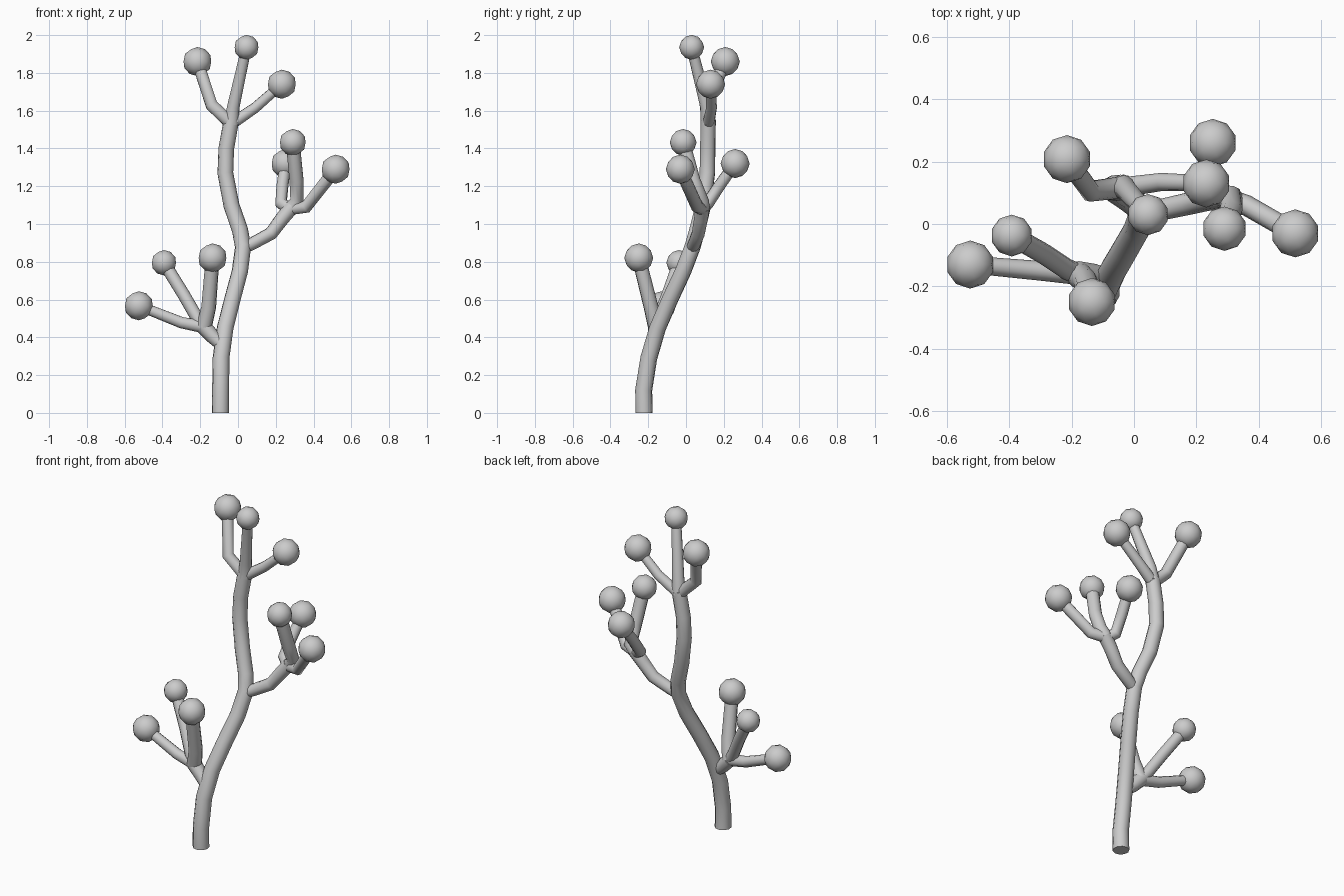
import bpy
from mathutils import Vector

cube = bpy.data.objects.get("Cube")
if cube:
    bpy.data.objects.remove(cube, do_unlink=True)

grey = bpy.data.materials.new("plain_grey")
grey.use_nodes = True
grey.diffuse_color = (0.6, 0.6, 0.6, 1)
grey.node_tree.nodes["Principled BSDF"].inputs["Base Color"].default_value = (0.6, 0.6, 0.6, 1)


def finish(obj, angle):
    obj.data.materials.clear()
    obj.data.materials.append(grey)
    bpy.ops.object.select_all(action="DESELECT")
    obj.select_set(True)
    bpy.context.view_layer.objects.active = obj
    bpy.ops.object.shade_smooth_by_angle(angle=angle)


def tube(name, points, radii):
    """Capped tube through points; radii run evenly from first to last."""
    curve = bpy.data.curves.new(name, "CURVE")
    curve.dimensions = "3D"
    curve.bevel_depth = 1
    curve.bevel_resolution = 3
    curve.use_fill_caps = True
    spline = curve.splines.new("POLY")
    spline.points.add(len(points) - 1)
    for i, (p, co) in enumerate(zip(spline.points, points)):
        t = i / (len(points) - 1)
        p.co = (*co, 1)
        p.radius = radii[0] * (1 - t) + radii[1] * t
    temp = bpy.data.objects.new(name + "_path", curve)
    bpy.context.collection.objects.link(temp)
    graph = bpy.context.evaluated_depsgraph_get()
    mesh = bpy.data.meshes.new_from_object(temp.evaluated_get(graph))
    bpy.data.objects.remove(temp, do_unlink=True)
    obj = bpy.data.objects.new(name, mesh)
    bpy.context.collection.objects.link(obj)
    finish(obj, 1.0)


def berry(name, centre, radius):
    bpy.ops.mesh.primitive_ico_sphere_add(subdivisions=2, radius=radius, location=centre)
    obj = bpy.context.object
    obj.name = name
    finish(obj, 1.0)


def cluster(name, fork, stems):
    """Three stems leaving a fork, each ending in a berry."""
    for i, (bends, end, size, radii) in enumerate(stems, 1):
        tube(f"{name}_stem_{i}", [fork, *bends, end], radii)
        berry(f"{name}_berry_{i}", Vector(end), size)


# Main stem
tube("main_stem", [
    (-.093, -.222, 0), (-.092, -.224, .12), (-.09, -.197, .29), (-.068, -.15, .45),
    (-.03, -.085, .6), (.01, -.015, .75), (.027, .035, .88), (.01, .06, .97),
    (-.035, .092, 1.1), (-.067, .113, 1.27), (-.062, .115, 1.4), (-.035, .118, 1.55),
], (.046, .041))

# Side branches
tube("lower_branch", [(-.085, -.18, .36), (-.13, -.165, .40), (-.185, -.16, .46)], (.034, .042))
tube("middle_branch", [(.02, .03, .87), (.07, .042, .893), (.175, .065, .95),
                       (.235, .08, 1.03), (.285, .088, 1.09)], (.032, .04))

# Stems with berries
cluster("top", (-.035, .118, 1.53), [
    ([(-.14, .105, 1.63)], (-.215, .208, 1.86), .077, (.035, .033)),
    ([(-.025, .11, 1.62)], (.045, .03, 1.935), .066, (.041, .028)),
    ([(.09, .135, 1.615)], (.232, .13, 1.74), .077, (.032, .026)),
])
cluster("middle", (.275, .088, 1.08), [
    ([(.312, .085, 1.12), (.31, .04, 1.23)], (.29, -.015, 1.432), .071, (.038, .037)),
    ([(.228, .115, 1.11), (.235, .175, 1.2)], (.252, .26, 1.32), .077, (.035, .03)),
    ([(.36, .06, 1.09)], (.517, -.03, 1.29), .077, (.034, .033)),
])
cluster("lower", (-.18, -.16, .455), [
    ([(-.215, -.145, .5), (-.29, -.095, .63)], (-.392, -.037, .795), .067, (.034, .033)),
    ([(-.155, -.185, .56)], (-.135, -.25, .82), .077, (.042, .037)),
    ([(-.3, -.15, .478)], (-.525, -.13, .567), .077, (.035, .028)),
])
